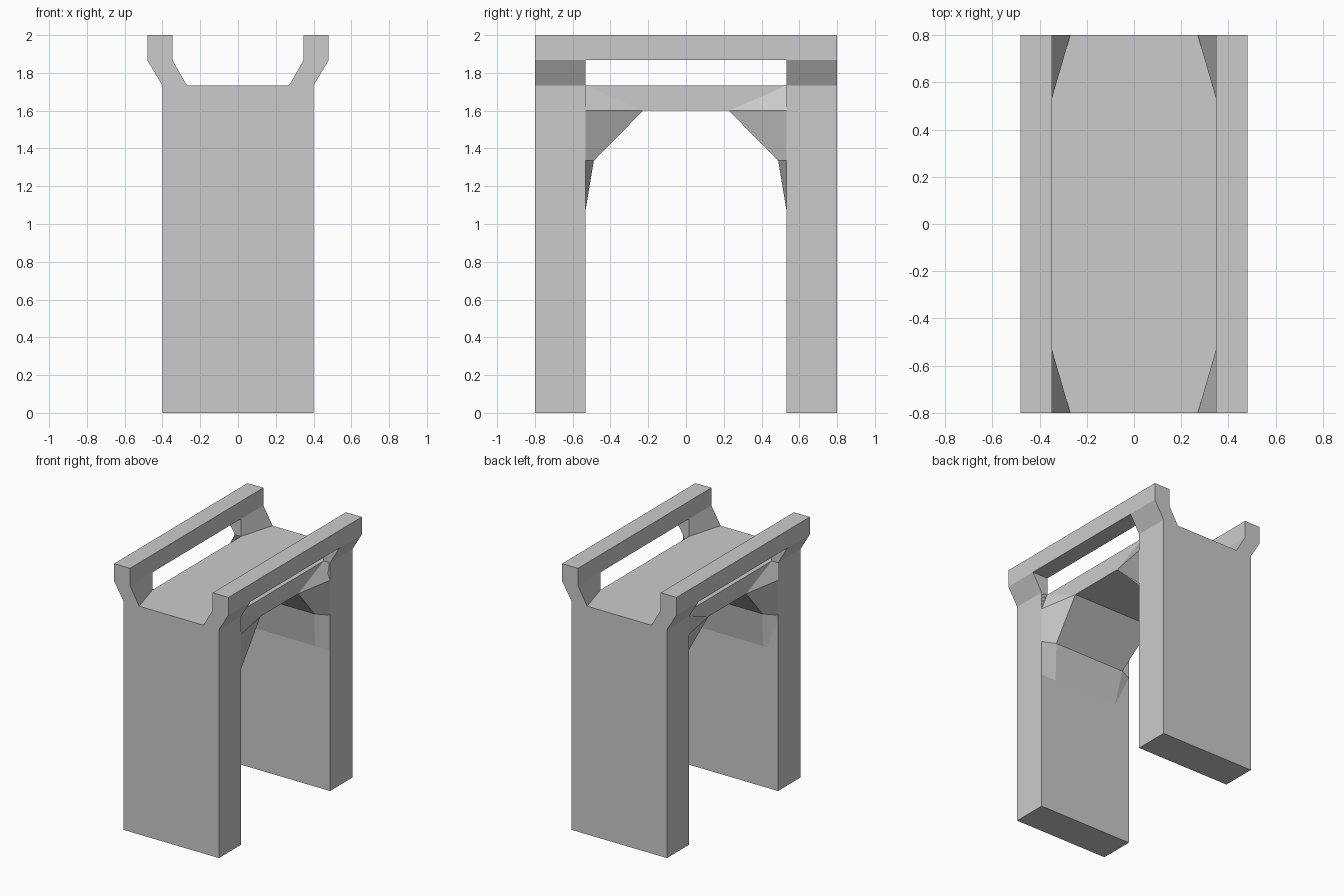
import bpy, bmesh

if "Cube" in bpy.data.objects:
    bpy.data.objects.remove(bpy.data.objects["Cube"])

grey = bpy.data.materials.new("plain grey")
grey.diffuse_color = (0.6, 0.6, 0.6, 1)
grey.use_nodes = True
grey.node_tree.nodes["Principled BSDF"].inputs["Base Color"].default_value = grey.diffuse_color

LEG_X, DECK_X = 0.4, 0.347            # half widths of legs and deck
Y_IN, Y_OUT = 0.533, 0.8              # inner and outer faces of the legs
Z_BEAM, Z_DECK, Z_RAIL, Z_TOP = 1.6, 1.733, 1.867, 2.0


def loft(name, rings):
    """Closed solid through rings with equal point counts."""
    bm = bmesh.new()
    loops = [[bm.verts.new(p) for p in ring] for ring in rings]
    n = len(loops[0])
    bm.faces.new(loops[0])
    bm.faces.new(loops[-1])
    for a, b in zip(loops, loops[1:]):
        for i in range(n):
            j = (i + 1) % n
            bm.faces.new((a[i], a[j], b[j], b[i]))
    bmesh.ops.recalc_face_normals(bm, faces=bm.faces)
    mesh = bpy.data.meshes.new(name)
    bm.to_mesh(mesh)
    bm.free()
    mesh.materials.append(grey)
    obj = bpy.data.objects.new(name, mesh)
    bpy.context.collection.objects.link(obj)
    return obj


def rect(x0, x1, y0, y1, z):
    return [(x0, y0, z), (x1, y0, z), (x1, y1, z), (x0, y1, z)]


# Deck: wide top, tapering to the flat crown of the arch
loft("deck", [rect(-DECK_X, DECK_X, -0.227, 0.227, Z_BEAM),
              rect(-DECK_X, DECK_X, -Y_IN, Y_IN, Z_DECK)])

# Levels of the arch brace: height, half width and y of its inner edge
BRACE = [(1.067, 0.272, Y_IN), (1.335, 0.302, 0.488),
         (Z_BEAM, DECK_X, 0.227), (Z_DECK, DECK_X, Y_IN)]

for s, end in ((-1, "front"), (1, "back")):
    # Slab leg
    loft(end + "_leg", [rect(-LEG_X, LEG_X, s * Y_IN, s * Y_OUT, z)
                        for z in (0, Z_DECK)])
    # Faceted brace between leg and deck
    loft(end + "_brace", [[(LEG_X, s * Y_IN, z), (x, s * y, z),
                           (-x, s * y, z), (-LEG_X, s * Y_IN, z)]
                          for z, x, y in BRACE])
    # Flared posts, wider at the outer end of the deck
    for m, side in ((-1, "left"), (1, "right")):
        loft(f"{end}_{side}_post", [
            [(m * LEG_X, s * Y_IN, Z_DECK), (m * LEG_X, s * Y_OUT, Z_DECK),
             (m * 0.27, s * Y_OUT, Z_DECK), (m * DECK_X, s * Y_IN, Z_DECK)],
            [(m * 0.48, s * Y_IN, Z_RAIL), (m * 0.48, s * Y_OUT, Z_RAIL),
             (m * DECK_X, s * Y_OUT, Z_RAIL), (m * DECK_X, s * Y_IN, Z_RAIL)]])

# Handrails
for m, side in ((-1, "left"), (1, "right")):
    loft(side + "_rail", [rect(m * DECK_X, m * 0.48, -Y_OUT, Y_OUT, z)
                          for z in (Z_RAIL, Z_TOP)])
